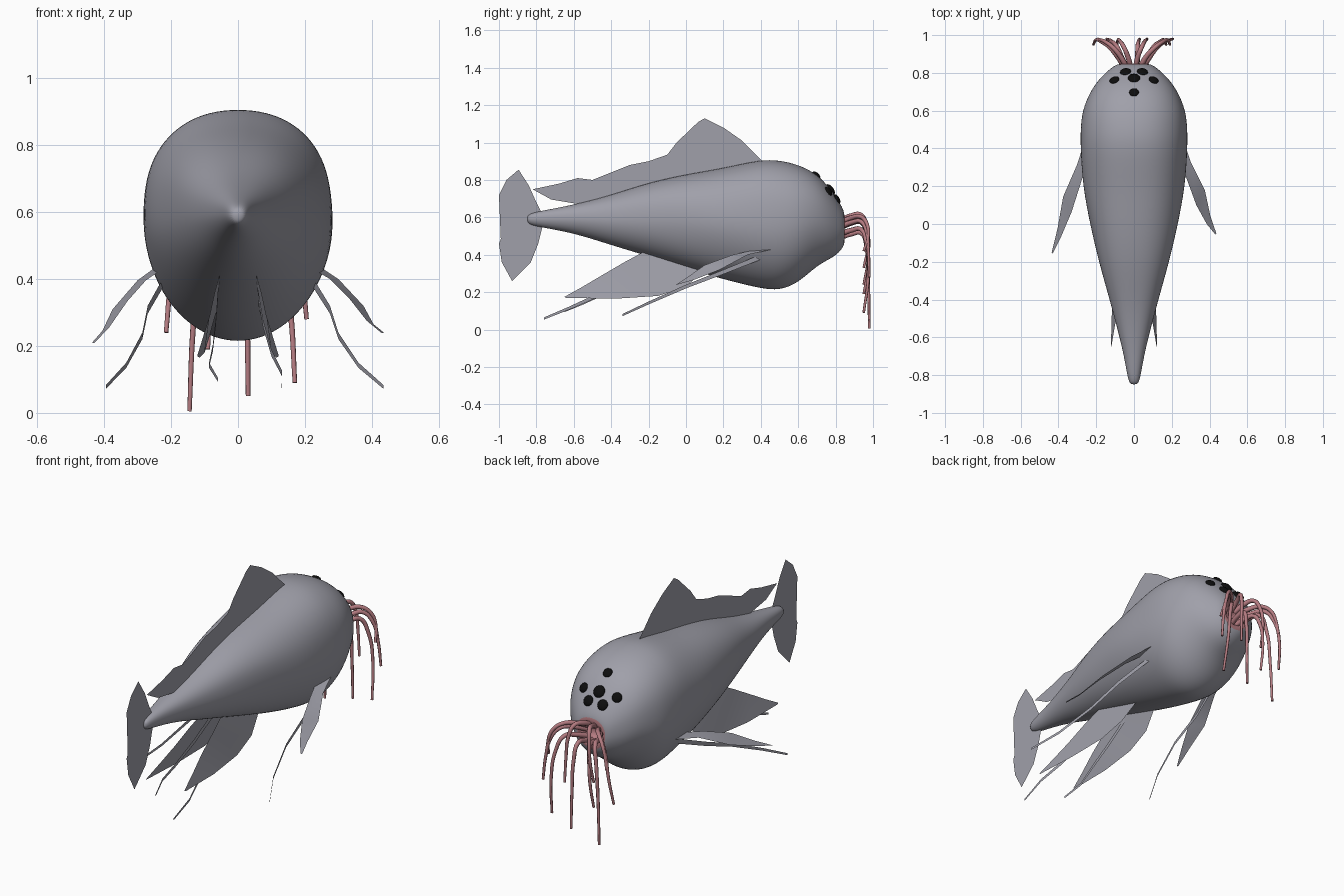
import bpy, bmesh, math
from mathutils import Vector

if "Cube" in bpy.data.objects:
    bpy.data.objects.remove(bpy.data.objects["Cube"], do_unlink=True)


def material(name, rgb):
    m = bpy.data.materials.new(name)
    m.use_nodes = True
    m.diffuse_color = (*rgb, 1)
    bsdf = m.node_tree.nodes["Principled BSDF"]
    bsdf.inputs["Base Color"].default_value = (*rgb, 1)
    bsdf.inputs["Roughness"].default_value = 0.6
    return m


GREY = material("slate grey skin", (0.35, 0.35, 0.40))
PINK = material("fleshy pink", (0.46, 0.20, 0.22))
BLACK = material("eye black", (0.004, 0.004, 0.004))


def finish(name, bm, mats, smooth=True):
    mesh = bpy.data.meshes.new(name)
    bm.to_mesh(mesh)
    bm.free()
    for m in mats:
        mesh.materials.append(m)
    for p in mesh.polygons:
        p.use_smooth = smooth
    ob = bpy.data.objects.new(name, mesh)
    bpy.context.collection.objects.link(ob)
    return ob


def loft(bm, rings):
    """Skin consecutive closed rings of vertices."""
    n = len(rings[0])
    for a, b in zip(rings, rings[1:]):
        for i in range(n):
            j = (i + 1) % n
            bm.faces.new((a[i], a[j], b[j], b[i]))


# Body: stations along the spine as (y, top, bottom, half width)
STATIONS = [
    (-0.85, .605, .575, .015), (-0.83, .625, .555, .032), (-0.7, .648, .535, .052),
    (-0.55, .68, .50, .09), (-0.4, .72, .45, .13), (-0.2, .788, .39, .19),
    (0, .832, .325, .235), (0.2, .865, .265, .27), (0.4, .912, .215, .287),
    (0.5, .908, .205, .288), (0.6, .885, .245, .278), (0.7, .835, .34, .235),
    (0.77, .757, .375, .185), (0.82, .685, .41, .13), (0.85, .625, .455, .088),
    (0.845, .585, .49, .048), (0.79, .565, .51, .03),
]
SEGS = 24
bm = bmesh.new()
rings = []
for y, top, bottom, half in STATIONS:
    mid = bottom + 0.52 * (top - bottom)
    lump = 0.022 * max(0, 1 - abs(y - 0.1) / 0.65)
    ring = []
    for k in range(SEGS):
        a = 2 * math.pi * k / SEGS
        c, s = math.cos(a), math.sin(a)
        power = 0.82 if s > 0 else 1.08
        r = 1 + lump * math.sin(4 * a + 9 * y) * c * c
        x = half * r * math.copysign(abs(c) ** (0.9 if s > 0 else 1), c)
        z = mid + (top - mid if s > 0 else mid - bottom) * math.copysign(abs(s) ** power, s)
        ring.append(bm.verts.new((x, y, z)))
    rings.append(ring)
loft(bm, rings)
bm.faces.new(rings[0])
bm.faces.new(rings[-1])
bmesh.ops.recalc_face_normals(bm, faces=bm.faces)
mouth_verts = {v for ring in rings[-3:] for v in ring}
for f in bm.faces:
    f.material_index = int(all(v in mouth_verts for v in f.verts))
body = finish("body", bm, [GREY, PINK])
sub = body.modifiers.new("smooth", "SUBSURF")
sub.levels = sub.render_levels = 2


# Upright fins on the centre line, drawn as (y, z) outlines
def centre_fin(name, outline):
    bm = bmesh.new()
    bm.faces.new([bm.verts.new((0.006, y, z)) for y, z in outline])
    bmesh.ops.triangulate(bm, faces=bm.faces)
    finish(name, bm, [GREY], smooth=False)


centre_fin("dorsal_fin", [
    (.42, .89), (.3, 1.01), (.2, 1.08), (.1, 1.13), (.065, 1.11), (.04, 1.04),
    (-.05, 1.0), (-.1, .935), (-.2, .90), (-.3, .88), (-.4, .83), (-.5, .80),
    (-.58, .81), (-.68, .78), (-.82, .75), (-.72, .695), (-.6, .675), (-.5, .66),
    (-.2, .74), (.1, .8)])
centre_fin("tail_fin", [
    (-.77, .62), (-.80, .68), (-.84, .77), (-.895, .855), (-.96, .80), (-1.0, .72),
    (-.96, .62), (-.955, .57), (-1.0, .46), (-.985, .36), (-.93, .26), (-.83, .36),
    (-.79, .46), (-.765, .56)])


# Paired fins: a strip between two edges, with the tip drifting on one side
def strip(name, edge_a, edge_b, side, drift):
    bm = bmesh.new()
    n = len(edge_a) - 1
    rows = []
    for i, pair in enumerate(zip(edge_a, edge_b)):
        row = []
        for p in pair:
            v = Vector(p) + Vector(drift) * (i / n) ** 1.5
            v.x *= side
            row.append(bm.verts.new(v))
        rows.append(row)
    for (a, b), (c, d) in zip(rows, rows[1:]):
        bm.faces.new((a, b, d, c))
    finish(name, bm, [GREY])


FINS = {
    "pectoral_fin": (
        [(.24, .51, .44), (.30, .33, .40), (.375, .18, .32), (.405, .04, .265), (.436, -.05, .24)],
        [(.24, .34, .42), (.275, .25, .40), (.33, .10, .345), (.385, .0, .275), (.430, -.055, .238)],
        (0, -.10, -.03)),
    "pelvic_fin": (
        [(.05, -.2, .43), (.07, -.33, .36), (.085, -.45, .29), (.105, -.56, .225), (.12, -.65, .175)],
        [(.06, .1, .32), (.085, .0, .23), (.10, -.15, .18), (.115, -.38, .165), (.122, -.64, .17)],
        (0, 0, 0)),
}
FILAMENTS = {
    "pectoral_filament": (
        [(.22, .42, .41), (.275, .2, .32), (.30, .0, .24), (.36, -.2, .15), (.435, -.34, .083)],
        .028, (-.04, 0, 0)),
    "pelvic_filament": (
        [(.06, -.15, .37), (.075, -.3, .28), (.10, -.48, .19), (.132, -.62, .125), (.13, -.76, .065)],
        .03, (-.07, .11, .04)),
}
for side, label in ((1, "left"), (-1, "right")):
    for name, (a, b, drift) in FINS.items():
        strip(f"{label}_{name}", a, b, side, drift if side < 0 else (0, 0, 0))
    for name, (path, width, drift) in FILAMENTS.items():
        low = [(x, y, z - width * (1 - 0.15 * i)) for i, (x, y, z) in enumerate(path)]
        strip(f"{label}_{name}", path, low, side, drift if side < 0 else (0, 0, 0))


# Tentacles: tapered curves arching out of the mouth, (angle, tip x, tip z)
TENTACLES = [
    (15, .205, .28), (50, .19, .42), (80, .07, .30), (110, -.09, .33), (140, -.19, .44),
    (170, -.215, .24), (215, -.145, .005), (250, -.09, .19), (285, .03, .05), (325, .17, .09),
]
for i, (deg, tip_x, tip_z) in enumerate(TENTACLES):
    a = math.radians(deg)
    cx, cz = math.cos(a), math.sin(a)
    crest = .565 + .05 * cz
    drop = crest - tip_z
    path = [
        (.045 * cx, .82, .535 + .045 * cz),
        (.055 * cx + .15 * tip_x, .885, crest - .005),
        (.55 * tip_x + .01 * cx, .935, crest),
        (.80 * tip_x, .965, crest - .18 * drop),
        (.93 * tip_x, .975, crest - .55 * drop),
        (tip_x, .98 - .03 * (i % 2), tip_z),
    ]
    curve = bpy.data.curves.new(f"tentacle_{i + 1}", "CURVE")
    curve.dimensions = "3D"
    curve.bevel_depth = 0.015
    curve.bevel_resolution = 2
    curve.use_fill_caps = True
    curve.materials.append(PINK)
    spline = curve.splines.new("BEZIER")
    spline.bezier_points.add(len(path) - 1)
    for k, (bp, co) in enumerate(zip(spline.bezier_points, path)):
        bp.co = co
        bp.handle_left_type = bp.handle_right_type = "AUTO"
        bp.radius = 1 - 0.11 * k
    spline.resolution_u = 5
    bpy.context.collection.objects.link(bpy.data.objects.new(curve.name, curve))


# Eyes: flattened black beads lying on the brow
EYES = [(0, .70, .83, .026), (0, .775, .752, .033), (.105, .765, .742, .027),
        (-.105, .765, .742, .027), (.045, .808, .70, .029), (-.045, .808, .70, .029)]
depsgraph = bpy.context.evaluated_depsgraph_get()
depsgraph.update()
for i, (x, y, z, r) in enumerate(EYES):
    hit, spot, normal, _ = body.evaluated_get(depsgraph).closest_point_on_mesh((x, y, z))
    bm = bmesh.new()
    bmesh.ops.create_uvsphere(bm, u_segments=16, v_segments=8, radius=r)
    eye = finish(f"eye_{i + 1}", bm, [BLACK])
    eye.location = spot
    eye.rotation_euler = normal.to_track_quat("Z", "Y").to_euler()
    eye.scale.z = 0.5
